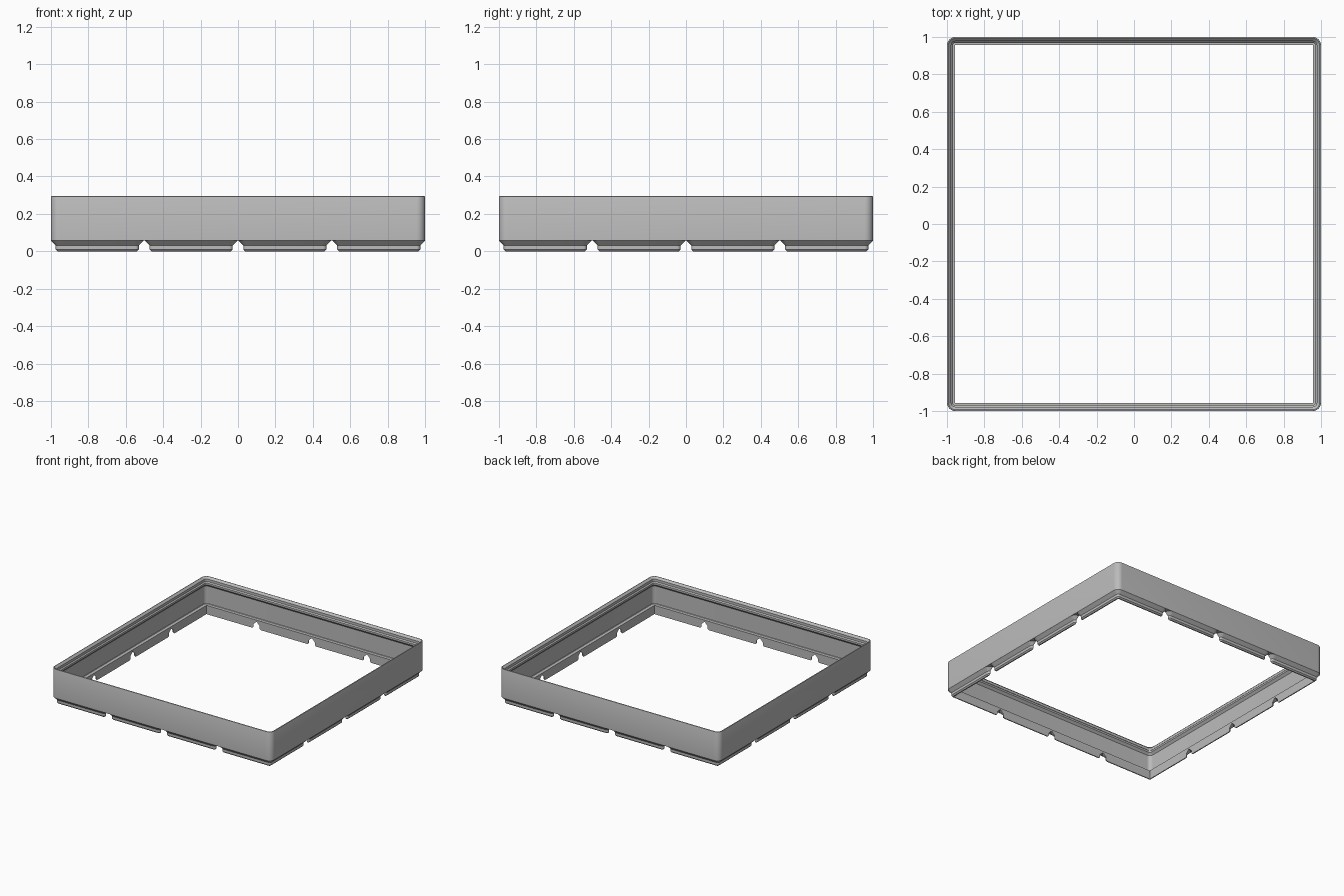
import bpy, bmesh, math
from mathutils import Vector

if "Cube" in bpy.data.objects:
    bpy.data.objects.remove(bpy.data.objects["Cube"], do_unlink=True)

R = 0.045        # outer corner radius
PITCH = 0.5015   # spacing of the feet
CELL = 0.2477    # half width of a foot at its shoulder
SHOULDER = 0.0567
INNER = 0.957    # half width of the opening

grey = bpy.data.materials.new("plain grey")
grey.use_nodes = True
grey.diffuse_color = (0.5, 0.5, 0.5, 1)
grey.node_tree.nodes["Principled BSDF"].inputs["Base Color"].default_value = (0.5, 0.5, 0.5, 1)


def rounded_square(bm, half, inset, z, centre=(0, 0), steps=8):
    """Ring of vertices: a rounded square moved inward by inset."""
    r = max(R - inset, 0.002)
    c = half - inset - r
    ring = []
    for q, (sx, sy) in enumerate([(1, 1), (-1, 1), (-1, -1), (1, -1)]):
        for i in range(steps + 1):
            a = (q + i / steps) * math.pi / 2
            ring.append(bm.verts.new((centre[0] + sx * c + r * math.cos(a),
                                      centre[1] + sy * c + r * math.sin(a), z)))
    return ring


def bridge(bm, low, high):
    n = len(low)
    for i in range(n):
        j = (i + 1) % n
        bm.faces.new((low[i], low[j], high[j], high[i]))


def finish(bm, name):
    bmesh.ops.recalc_face_normals(bm, faces=bm.faces)
    mesh = bpy.data.meshes.new(name)
    bm.to_mesh(mesh)
    bm.free()
    mesh.materials.append(grey)
    obj = bpy.data.objects.new(name, mesh)
    bpy.context.collection.objects.link(obj)
    return obj


def activate(obj):
    bpy.ops.object.select_all(action='DESELECT')
    obj.select_set(True)
    bpy.context.view_layer.objects.active = obj


def apply_boolean(obj, other, operation):
    activate(obj)
    mod = obj.modifiers.new("cut", 'BOOLEAN')
    mod.operation, mod.object, mod.solver = operation, other, 'EXACT'
    bpy.ops.object.modifier_apply(modifier=mod.name)
    bpy.data.objects.remove(other, do_unlink=True)


# Wall: cross-section (inset, height) with floor ledge and stacking lip
section = [(0, SHOULDER), (0, 0.291), (0.001, 0.2935), (0.004, 0.295), (0.007, 0.295),
           (0.0227, 0.2795), (0.0227, 0.259), (0.031, 0.2507), (0.031, 0.236),
           (0.014, 0.218), (0.014, 0.075), (0.017, 0.072), (0.043, 0.072), (0.043, SHOULDER)]
bm = bmesh.new()
rings = [rounded_square(bm, 1, d, z) for d, z in section]
for k, ring in enumerate(rings):
    bridge(bm, ring, rings[(k + 1) % len(rings)])
wall = finish(bm, "frame_wall")

# Feet: stepped blocks around the edge of a four by four grid
foot = [(0.035, 0), (0.0255, 0.0095), (0.0255, 0.031), (0, SHOULDER)]
bm = bmesh.new()
for ix in range(4):
    for iy in range(4):
        if ix in (0, 3) or iy in (0, 3):
            at = ((ix - 1.5) * PITCH, (iy - 1.5) * PITCH)
            rings = [rounded_square(bm, CELL, d, z, at) for d, z in foot]
            for low, high in zip(rings, rings[1:]):
                bridge(bm, low, high)
            bm.faces.new(rings[0])
            bm.faces.new(rings[-1])
feet = finish(bm, "grid_feet")

# Opening through the feet
bm = bmesh.new()
bmesh.ops.create_cube(bm, size=2 * INNER)
cutter = finish(bm, "opening_cutter")
cutter.hide_render = True
apply_boolean(feet, cutter, 'DIFFERENCE')

for obj in (wall, feet):
    activate(obj)
    bpy.ops.object.shade_smooth_by_angle(angle=math.radians(25))
